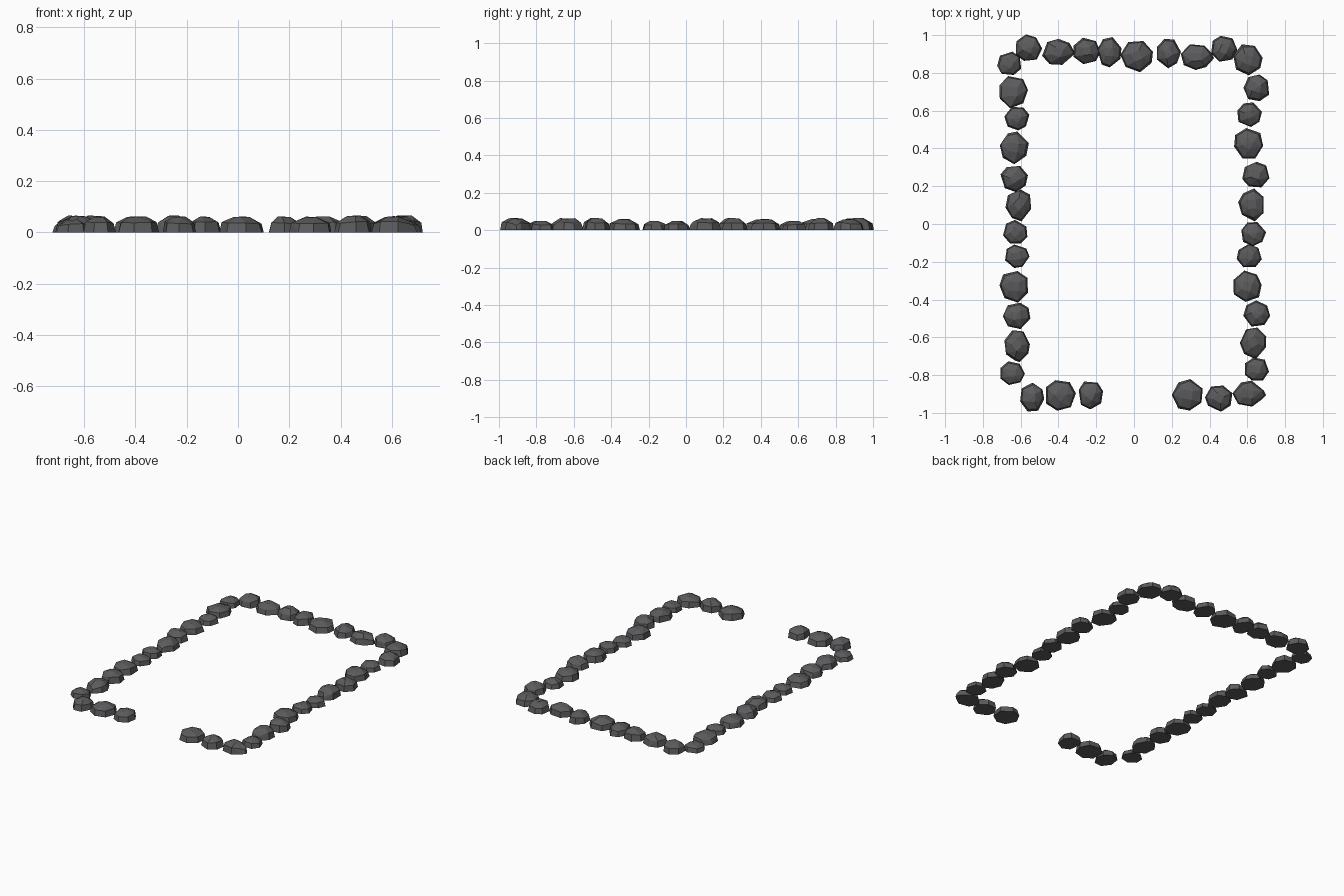
import bpy, bmesh, math, random

if "Cube" in bpy.data.objects:
    bpy.data.objects.remove(bpy.data.objects["Cube"])

random.seed(7)

stone_grey = bpy.data.materials.new("dark stone grey")
stone_grey.diffuse_color = (0.105, 0.105, 0.11, 1)
stone_grey.use_nodes = True
stone_grey.node_tree.nodes["Principled BSDF"].inputs["Base Color"].default_value = stone_grey.diffuse_color

# Stone kinds: half width, half depth, height, tip direction in degrees (None = round)
KINDS = {
    "large": (0.080, 0.087, 0.060, None),
    "oval": (0.086, 0.086, 0.062, None),
    "medium": (0.074, 0.073, 0.066, None),
    "tall": (0.067, 0.080, 0.062, None),
    "small": (0.068, 0.066, 0.050, None),
    "pointed": (0.078, 0.088, 0.064, -80),
    "pointed_side": (0.090, 0.078, 0.063, -5),
}

# Centres of the stones around the border
PLACES = {
    "large": [(.60, .87), (.605, .425), (.60, -.33), (-.635, -.33), (-.635, .405), (-.64, .70)],
    "oval": [(.015, .89), (.285, -.905), (-.39, -.905)],
    "medium": [(-.56, .93), (.475, .925), (.65, .72), (.645, .26), (.65, -.475),
               (.45, -.922), (-.62, -.485), (-.635, .24), (-.25, .915)],
    "tall": [(-.13, .91), (.18, .905), (-.23, -.905), (-.54, -.92)],
    "small": [(-.66, .85), (.61, .58), (.63, -.05), (.61, -.17), (.65, -.77),
              (-.645, -.79), (-.62, -.17), (-.63, -.045), (-.62, .56)],
    "pointed": [(.625, .105), (.63, -.625), (-.62, -.64), (-.61, .105)],
    "pointed_side": [(-.405, .91), (.33, .885), (.605, -.90)],
}


def make_stone(name, x, y, rx, ry, h, tip):
    """Faceted pebble: flat base, steep sides, broad bevelled crown."""
    bm = bmesh.new()
    n = 7
    turn = random.uniform(0, math.tau)
    pts = []
    for i in range(n):
        a = turn + math.tau * (i + random.uniform(-.15, .15)) / n
        k = random.uniform(.95, 1.03)
        if tip is not None:
            k *= .93
        c, s = math.cos(a) * rx * k, math.sin(a) * ry * k
        rim = random.uniform(.84, .92)
        pts.append((c, s, 0))
        pts.append((c * rim, s * rim, h * random.uniform(.52, .70)))
    if tip is not None:
        t = math.radians(tip)
        c, s = math.cos(t) * rx * 1.05, math.sin(t) * ry * 1.05
        pts += [(c, s, 0), (c * .9, s * .9, h * .4)]
    # small crown, one corner being the highest
    for i in range(4):
        a = turn + math.tau * i / 4
        pts.append((math.cos(a) * rx * .38, math.sin(a) * ry * .38,
                    h * (1 if i == 0 else random.uniform(.92, .99))))
    verts = [bm.verts.new(p) for p in pts]
    res = bmesh.ops.convex_hull(bm, input=verts)
    junk = [v for v in bm.verts if not v.link_faces]
    bmesh.ops.delete(bm, geom=junk, context='VERTS')
    bmesh.ops.dissolve_limit(bm, angle_limit=math.radians(6), verts=bm.verts[:], edges=bm.edges[:])
    bmesh.ops.recalc_face_normals(bm, faces=bm.faces[:])
    mesh = bpy.data.meshes.new(name)
    bm.to_mesh(mesh)
    bm.free()
    mesh.materials.append(stone_grey)
    ob = bpy.data.objects.new(name, mesh)
    ob.location = (x, y, 0)
    bpy.context.collection.objects.link(ob)


# Stone border with a gap at the front
for kind, spots in PLACES.items():
    for i, (x, y) in enumerate(spots):
        make_stone(f"{kind}_border_stone_{i + 1}", x, y, *KINDS[kind])
